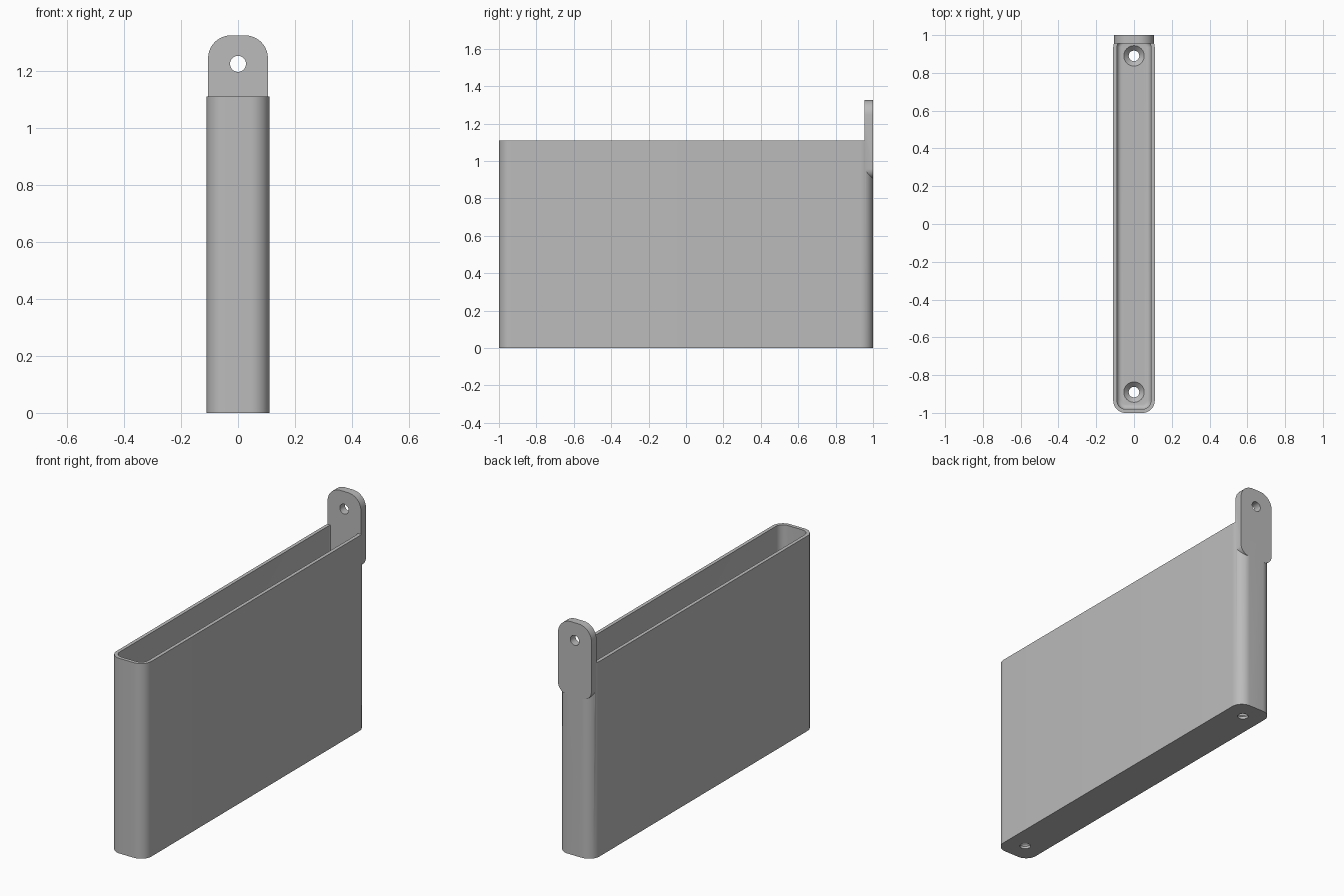
import bpy, bmesh, math
from mathutils import Matrix

cube = bpy.data.objects.get("Cube")
if cube:
    bpy.data.objects.remove(cube, do_unlink=True)

grey = bpy.data.materials.new("plain grey")
grey.use_nodes = True
COLOUR = (0.5, 0.5, 0.5, 1)
grey.diffuse_color = COLOUR
grey.node_tree.nodes["Principled BSDF"].inputs["Base Color"].default_value = COLOUR


def rounded(hx, hy, r_top, r_bottom=None, steps=10):
    """Outline of a rounded rectangle, counter-clockwise."""
    r_bottom = r_top if r_bottom is None else r_bottom
    pts = []
    for i, (sx, sy) in enumerate([(1, 1), (-1, 1), (-1, -1), (1, -1)]):
        r = r_top if sy > 0 else r_bottom
        for k in range(steps + 1):
            a = math.pi / 2 * (i + k / steps)
            pts.append((sx * (hx - r) + r * math.cos(a), sy * (hy - r) + r * math.sin(a)))
    return pts


def circle(r, n=40):
    return [(r * math.cos(math.tau * k / n), r * math.sin(math.tau * k / n)) for k in range(n)]


def loft(name, sections, matrix=Matrix()):
    """Solid skinned through (height, outline) sections."""
    bm = bmesh.new()
    rings = [[bm.verts.new((x, y, z)) for x, y in outline] for z, outline in sections]
    n = len(rings[0])
    for low, high in zip(rings, rings[1:]):
        for k in range(n):
            j = (k + 1) % n
            bm.faces.new((low[k], low[j], high[j], high[k]))
    bm.faces.new(rings[0][::-1])
    bm.faces.new(rings[-1])
    bm.transform(matrix)
    bmesh.ops.recalc_face_normals(bm, faces=bm.faces)
    mesh = bpy.data.meshes.new(name)
    bm.to_mesh(mesh)
    bm.free()
    mesh.materials.append(grey)
    obj = bpy.data.objects.new(name, mesh)
    bpy.context.collection.objects.link(obj)
    return obj


def combine(target, other, operation):
    """Apply a boolean and remove the helper object."""
    mod = target.modifiers.new("combine", "BOOLEAN")
    mod.operation, mod.object, mod.solver = operation, other, "EXACT"
    bpy.context.view_layer.objects.active = target
    bpy.ops.object.modifier_apply(modifier=mod.name)
    bpy.data.objects.remove(other, do_unlink=True)


HALF_W, HEIGHT, WALL, FLOOR, FILLET, RADIUS = 0.11, 1.11, 0.02, 0.04, 0.025, 0.065
TAB_LOW, TAB_TOP, TAB_THICK, HOLE = 0.905, 1.325, 0.045, 0.028

# Tall open case with rounded corners
case = loft("holder_case", [(z, rounded(HALF_W, 1, RADIUS)) for z in (0, HEIGHT)])

# Hollow with a filleted floor
sections = []
for k in range(7):
    a = math.pi / 2 * k / 6
    inset = WALL + FILLET * (1 - math.sin(a))
    z = FLOOR + FILLET * (1 - math.cos(a))
    sections.append((z, rounded(HALF_W - inset, 1 - inset, RADIUS - inset)))
sections.append((HEIGHT + 0.1, rounded(HALF_W - WALL, 1 - WALL, RADIUS - WALL)))
combine(case, loft("hollow_cutter", sections), "DIFFERENCE")

# Hanging tab, flush with the back
stand_up = Matrix.Translation((0, 1, (TAB_LOW + TAB_TOP) / 2)) @ Matrix.Rotation(math.pi / 2, 4, "X")
outline = rounded(0.105, (TAB_TOP - TAB_LOW) / 2, 0.08, 0.055)
tab = loft("hanging_tab", [(0, outline), (TAB_THICK, outline)], stand_up)
combine(case, tab, "UNION")

# Hole through the tab
through = Matrix.Translation((0, 1, 1.225)) @ Matrix.Rotation(math.pi / 2, 4, "X")
combine(case, loft("tab_hole_cutter", [(-0.1, circle(HOLE)), (0.1, circle(HOLE))], through), "DIFFERENCE")

# Countersunk screw holes in the floor
for y in (-0.89, 0.89):
    cone = [(-0.1, circle(HOLE)), (FLOOR - 0.026, circle(HOLE)),
            (FLOOR, circle(0.054)), (FLOOR + 0.01, circle(0.054))]
    combine(case, loft("screw_hole_cutter", cone, Matrix.Translation((0, y, 0))), "DIFFERENCE")

# Smooth the curves, keep the edges sharp
bpy.ops.object.select_all(action="DESELECT")
case.select_set(True)
bpy.context.view_layer.objects.active = case
bpy.ops.object.shade_smooth_by_angle(angle=math.radians(30))
